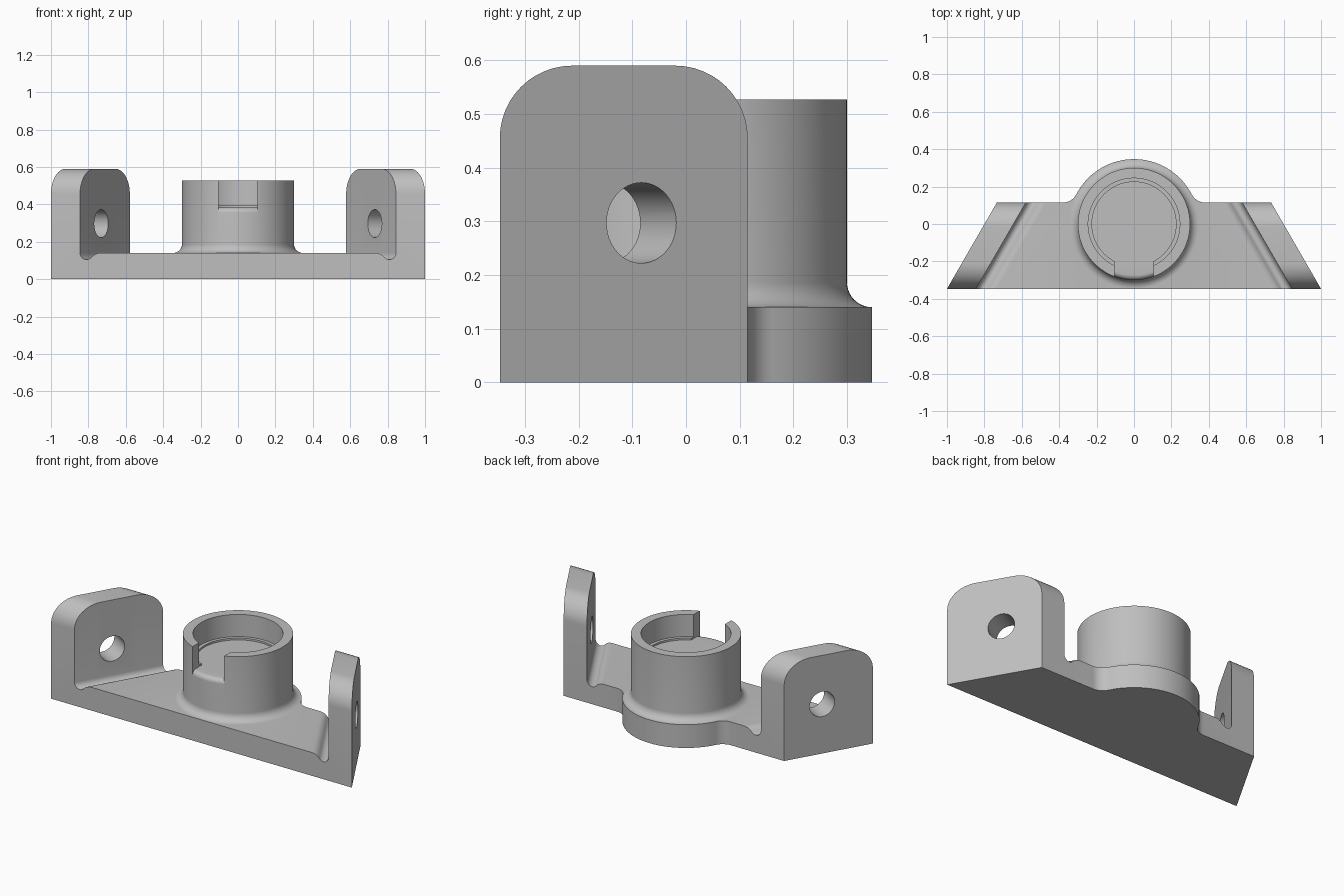
import bpy, bmesh
from math import sin, cos, pi, radians, sqrt, tan, hypot, atan2

cube = bpy.data.objects.get("Cube")
if cube:
    bpy.data.objects.remove(cube, do_unlink=True)

grey = bpy.data.materials.new("plain grey")
grey.use_nodes = True
grey.diffuse_color = (0.52, 0.52, 0.52, 1)
grey.node_tree.nodes["Principled BSDF"].inputs["Base Color"].default_value = (0.52, 0.52, 0.52, 1)

FRONT, BACK = -0.347, 0.115        # plate depth
PLATE, EAR_TOP, EAR_R = 0.14, 0.59, 0.135
SLOPE = tan(radians(30))           # ears lean inwards towards the back
BOSS_R, FLOOR = 0.3, 0.383


def arc(cx, cy, r, start, end, steps=10):
    """Points on a circular arc, angles in degrees."""
    angles = [radians(start + (end - start) * i / steps) for i in range(steps + 1)]
    return [(cx + r * cos(a), cy + r * sin(a)) for a in angles]


def loft(name, rings):
    """Solid skinned through closed rings of equal length, capped at both ends."""
    bm = bmesh.new()
    rows = [[bm.verts.new(p) for p in ring] for ring in rings]
    n = len(rows[0])
    for a, b in zip(rows, rows[1:]):
        for i in range(n):
            j = (i + 1) % n
            bm.faces.new((a[i], a[j], b[j], b[i]))
    bm.faces.new(rows[0])
    bm.faces.new(rows[-1])
    bmesh.ops.recalc_face_normals(bm, faces=bm.faces)
    mesh = bpy.data.meshes.new(name)
    bm.to_mesh(mesh)
    bm.free()
    mesh.materials.append(grey)
    obj = bpy.data.objects.new(name, mesh)
    bpy.context.collection.objects.link(obj)
    return obj


def combine(target, tool, operation):
    """Apply a boolean and remove the tool object."""
    bpy.ops.object.select_all(action='DESELECT')
    bpy.context.view_layer.objects.active = target
    target.select_set(True)
    mod = target.modifiers.new("combine", 'BOOLEAN')
    mod.operation, mod.object, mod.solver = operation, tool, 'EXACT'
    bpy.ops.object.modifier_apply(modifier=mod.name)
    bpy.data.objects.remove(tool, do_unlink=True)


# Plate with relief grooves and two slanted ears, swept front to back
groove = arc(0.81, PLATE, 0.035, 0, -140) + arc(0.735, PLATE - 0.063, 0.063, 40, 90, 6)[1:]


def bracket_section(y, top):
    half = [(1, 0), (1, top), (0.845, top)] + groove
    half = [(u - (y - FRONT) * SLOPE, z) for u, z in half]
    return [(x, y, z) for x, z in half] + [(-x, y, z) for x, z in reversed(half)]


corner = arc(FRONT + EAR_R, EAR_TOP - EAR_R, EAR_R, 180, 90, 12)
corner += arc(BACK - EAR_R, EAR_TOP - EAR_R, EAR_R, 90, 0, 12)
corner[0], corner[-1] = (FRONT, corner[0][1]), (BACK, corner[-1][1])
bracket = loft("bracket", [bracket_section(y, z) for y, z in corner])

# Round boss with foot fillet and stepped pocket
foot = 0.047
profile = [(BOSS_R + foot - 0.0002, 0)]
profile += arc(BOSS_R + foot - 0.0002, PLATE + foot, foot, 270, 180)
profile += [(BOSS_R, 0.527), (0.245, 0.527), (0.245, 0.394), (0.225, 0.394), (0.225, FLOOR)]
SEGMENTS = 96
turns = [2 * pi * i / SEGMENTS for i in range(SEGMENTS)]
boss = loft("boss", [[(r * cos(a), r * sin(a), z) for a in turns] for r, z in profile])

# Notch in the front of the boss wall, its sill rounded along the cylinder
sill = [(-0.15, 0.6), (-0.15, FLOOR)]
sill += reversed(arc(-0.272, FLOOR - 0.028, 0.028, 180, 90, 8))
sill += [(-0.4, FLOOR - 0.028), (-0.4, 0.6)]
notch_rings = []
for i in range(13):
    x = 0.105 * (i / 6 - 1)
    shift = BOSS_R - sqrt(BOSS_R ** 2 - x * x)
    notch_rings.append([(x, y + shift, z) for y, z in sill])
combine(boss, loft("notch_cutter", notch_rings), 'DIFFERENCE')
combine(bracket, boss, 'UNION')

for side in (1, -1):
    # Concave web blending the boss into the back edge
    web_r = 0.08
    cy = BACK + web_r
    cx = sqrt((BOSS_R + foot + web_r) ** 2 - cy ** 2)
    toward_boss = math_angle = atan2(-cy, -cx) * 180 / pi
    outline = arc(cx, cy, web_r, -90, toward_boss)
    outline[0] = (cx, BACK)
    outline += [(0.2, 0.08), (cx, 0.05)]
    web = loft("web", [[(side * x, y, z) for x, y in outline] for z in (0, PLATE)])
    combine(bracket, web, 'UNION')

    # Hole square to the ear face
    hy, hz = -0.083, 0.297
    hx = 1 - (hy - FRONT) * SLOPE
    nx, ny = cos(pi / 6), sin(pi / 6)
    circle = arc(0, 0, 0.075, 0, 360, 48)[:-1]
    hole = loft("hole_cutter", [[(side * (hx + d * nx - u * ny), hy + d * ny + u * nx, hz + v)
                                 for u, v in circle] for d in (0.1, -0.25)])
    combine(bracket, hole, 'DIFFERENCE')

bpy.ops.object.select_all(action='DESELECT')
bpy.context.view_layer.objects.active = bracket
bracket.select_set(True)
bpy.ops.object.shade_smooth_by_angle(angle=radians(30))
